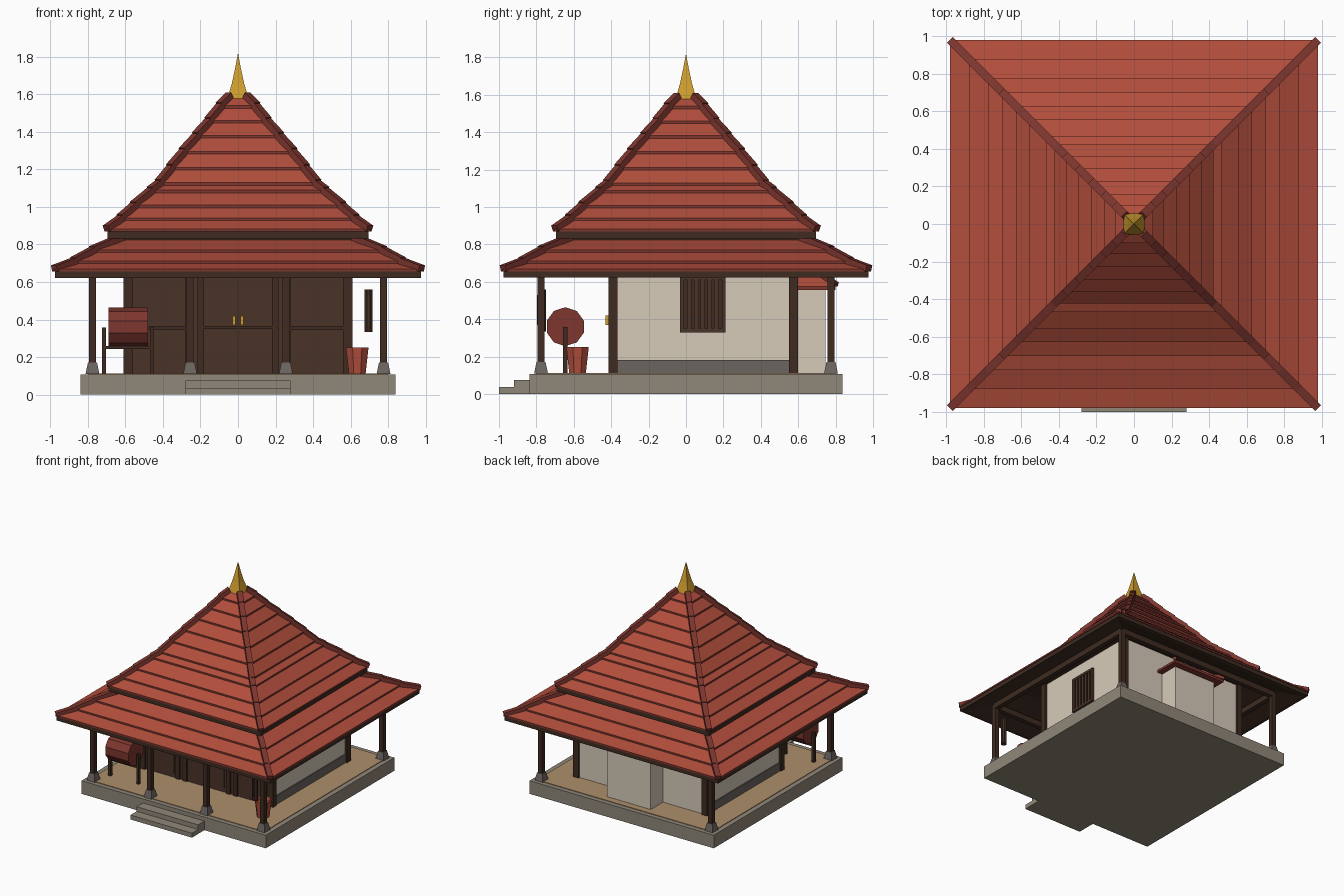
import bpy, bmesh, math
from mathutils import Vector, Matrix

if "Cube" in bpy.data.objects:
    bpy.data.objects.remove(bpy.data.objects["Cube"])


def mat(name, rgb):
    m = bpy.data.materials.new(name)
    lin = [(c / 255 / 12.92) if c < 10 else ((c / 255 + 0.055) / 1.055) ** 2.4 for c in rgb]
    m.diffuse_color = (*lin, 1)
    m.use_nodes = True
    m.node_tree.nodes["Principled BSDF"].inputs["Base Color"].default_value = m.diffuse_color
    return m


TILE = mat("red tile", (178, 78, 60))
RIDGE = mat("dark red", (126, 54, 47))
WOOD = mat("panel wood", (74, 51, 39))
POST = mat("dark wood", (62, 43, 33))
WALL = mat("cream plaster", (215, 203, 185))
STONE = mat("grey stone", (144, 135, 121))
DARK = mat("dark stone", (107, 101, 96))
FLOOR = mat("tan floor", (174, 143, 107))
GOLD = mat("gold", (206, 157, 46))


def finish(name, bm, *mats):
    bmesh.ops.recalc_face_normals(bm, faces=bm.faces)
    me = bpy.data.meshes.new(name)
    bm.to_mesh(me)
    bm.free()
    for m in mats:
        me.materials.append(m)
    ob = bpy.data.objects.new(name, me)
    bpy.context.collection.objects.link(ob)
    return ob


def boxes(name, m, items):
    """Boxes given as (x0, x1, y0, y1, z0, z1)."""
    bm = bmesh.new()
    for x0, x1, y0, y1, z0, z1 in items:
        mx = Matrix.Translation(((x0 + x1) / 2, (y0 + y1) / 2, (z0 + z1) / 2))
        mx = mx @ Matrix.Diagonal((abs(x1 - x0), abs(y1 - y0), abs(z1 - z0), 1))
        bmesh.ops.create_cube(bm, size=1, matrix=mx)
    return finish(name, bm, m)


def bars(name, m, ends, w, h):
    """Square bars running from p to q."""
    bm = bmesh.new()
    for p, q in ends:
        p, q = Vector(p), Vector(q)
        d = q - p
        mx = Matrix.Translation((p + q) / 2) @ d.to_track_quat('X', 'Z').to_matrix().to_4x4()
        bmesh.ops.create_cube(bm, size=1, matrix=mx @ Matrix.Diagonal((d.length, w, h, 1)))
    return finish(name, bm, m)


def stack(name, rings, mats, centres=((0, 0),)):
    """Square rings (half width, z, material of the band above), skinned and capped."""
    bm = bmesh.new()
    for cx, cy in centres:
        loops = [[bm.verts.new((cx + sx * w, cy + sy * w, z))
                  for sx, sy in ((-1, -1), (1, -1), (1, 1), (-1, 1))] for w, z, _ in rings]
        for a, b, r in zip(loops, loops[1:], rings):
            for i in range(4):
                j = (i + 1) % 4
                bm.faces.new((a[i], a[j], b[j], b[i])).material_index = r[2]
        bm.faces.new(loops[0][::-1]).material_index = rings[0][2]
        bm.faces.new(loops[-1]).material_index = rings[-1][2]
    return finish(name, bm, *mats)


def mirror_x(items):
    return items + [(-b, -a, *r) for a, b, *r in items]


# Platform, floor and steps
boxes("platform", STONE, [(-.84, .84, -.838, .838, 0, .108)])
boxes("floor", FLOOR, [(-.8, .8, -.8, .8, .1, .113)])
boxes("front_steps", STONE, [(-.28, .28, -1, -.83, 0, .037), (-.28, .28, -.92, -.83, .037, .075)])

# Veranda posts with stone feet and eave beams
P = .775
spots = [(x, -P) for x in (-P, -.255, .255, P)] + [(-P, P), (P, P)]
boxes("veranda_posts", POST, [(x - .019, x + .019, y - .019, y + .019, .11, .66) for x, y in spots])
stack("post_feet", [(.037, .11, 0), (.024, .172, 0)], [DARK], spots)
boxes("eave_beams", POST, [(-P, P, s * P - .02, s * P + .02, .622, .67) for s in (-1, 1)]
      + [(s * P - .02, s * P + .02, -P, P, .622, .67) for s in (-1, 1)])

# Prayer hall walls
boxes("hall_walls", WALL, [(-.59, .59, -.38, .585, .11, .76)])
boxes("wall_plinth", DARK, mirror_x([(.58, .6, -.37, .56, .11, .182)]))
boxes("wall_posts", POST, mirror_x([(.56, .61, -.415, -.367, .11, .74), (.56, .61, .55, .6, .11, .74)]))

# Wooden front with framed panels and doors
boxes("front_wall", WOOD, [(-.6, .6, -.4, -.375, .11, .74)])
boxes("front_frames", POST, mirror_x([(.18, .215, -.413, -.39, .11, .7), (.245, .28, -.413, -.39, .11, .7),
                                      (.28, .57, -.408, -.39, .345, .365)])
      + [(-.18, .18, -.408, -.39, .35, .365), (-.003, .003, -.406, -.39, .11, .62)])
boxes("front_panels", WOOD, mirror_x([(.3, .545, -.407, -.39, .145, .33), (.3, .545, -.407, -.39, .38, .605),
                                      (.03, .155, -.405, -.39, .145, .335), (.03, .155, -.405, -.39, .38, .605)]))
boxes("door_handles", GOLD, mirror_x([(.014, .03, -.43, -.4, .37, .42)]))

# Side windows with upright bars
boxes("window_backs", POST, mirror_x([(.585, .595, -.03, .21, .33, .62)]))
boxes("window_frames", WOOD, mirror_x([(.585, .61, -.032, -.012, .33, .63), (.585, .61, .192, .212, .33, .63),
                                       (.585, .61, -.032, .212, .33, .35), (.585, .61, -.032, .212, .61, .63)]))
boxes("window_bars", WOOD, mirror_x([(.59, .606, y - .012, y + .012, .34, .62) for y in (.018, .054, .09, .126, .162)]))

# Niche on the back wall with its small hipped roof
boxes("niche", WALL, [(-.2, .2, .57, .745, .11, .58)])
bm = bmesh.new()
for (xa, ya, za), (xb, yb, zb) in [((.25, .8, .555), (.25, .8, .575)), ((.25, .8, .575), (.13, .68, .66))]:
    lo = [bm.verts.new(v) for v in ((-xa, .58, za), (xa, .58, za), (xa, ya, za), (-xa, ya, za))]
    hi = [bm.verts.new(v) for v in ((-xb, .58, zb), (xb, .58, zb), (xb, yb, zb), (-xb, yb, zb))]
    for i in range(4):
        f = bm.faces.new((lo[i], lo[(i + 1) % 4], hi[(i + 1) % 4], hi[i]))
        f.material_index = 1 if zb < .58 else 0
    bm.faces.new(lo).material_index = 1
    bm.faces.new(hi)
finish("niche_roof", bm, TILE, RIDGE)
bars("niche_roof_hips", RIDGE, [((s * .255, .805, .585), (s * .13, .68, .67)) for s in (-1, 1)], .025, .025)


# Three roof tiers built from overlapping tile courses
def tier(name, under, course):
    rings = [(w, z, 2) for w, z in under]
    for (w, z), (w2, z2) in zip(course, course[1:]):
        rings += [(w + .008, z, 1), (w + .008, z + .014, 0), (w2, z2, 1)]
    stack(name, rings, [TILE, RIDGE, POST])
    (w0, z0), (w1, z1) = course[0], course[-1]
    hips = []
    for sx in (-1, 1):
        for sy in (-1, 1):
            for (a, za), (b, zb) in zip(course, course[1:]):
                hips.append(((sx * (a + .006), sy * (a + .006), za + .017), (sx * b, sy * b, zb + .015)))
    bars(name + "_hips", RIDGE, hips, .042, .034)


tier("lower_roof", [(.6, .74), (.945, .622), (.975, .622), (.975, .655)],
     [(.972, .655), (.87, .698), (.77, .757), (.62, .824)])
tier("middle_roof", [(.695, .832), (.695, .868)],
     [(.695, .868), (.62, .927), (.55, .995), (.46, 1.075), (.405, 1.122)])
tier("upper_roof", [(.41, 1.105), (.41, 1.115)],
     [(.415, 1.115), (.355, 1.197), (.288, 1.282), (.217, 1.367), (.15, 1.447), (.092, 1.525), (.045, 1.58)])
boxes("roof_core", POST, [(-.61, .61, -.61, .61, .78, .85)])

# Gold finial
stack("finial", [(.056, 1.578, 0), (.032, 1.66, 0), (.014, 1.745, 0), (.001, 1.815, 0)], [GOLD])


# Round parts
def cone(name, m, n, r0, r1, h, loc, rot=None, spin=0):
    bm = bmesh.new()
    mx = Matrix.Translation(loc) @ (rot or Matrix()) @ Matrix.Rotation(spin, 4, 'Z')
    bmesh.ops.create_cone(bm, cap_ends=True, segments=n, radius1=r0, radius2=r1, depth=h, matrix=mx)
    return finish(name, bm, m)


# Big drum on its stand
cone("drum", RIDGE, 10, .104, .104, .21, (-.585, -.645, .36), Matrix.Rotation(math.pi / 2, 4, 'Y'), math.pi / 2)
boxes("drum_stand", POST, [(x - .011, x + .011, -.657, -.633, .11, .357) for x in (-.713, -.457)]
      + [(-.713, -.457, -.657, -.633, .243, .26)])

# Hanging slit drum
cone("slit_drum", POST, 8, .024, .024, .225, (.695, -.77, .4475), None, math.pi / 8)
boxes("slit_drum_slot", WOOD, [(.689, .701, -.796, -.78, .37, .53)])

# Clay water pot
pot = cone("water_pot", TILE, 8, .048, .065, .14, (.635, -.58, .181), None, math.pi / 8)
bm = bmesh.new()
bm.from_mesh(pot.data)
top = [f for f in bm.faces if f.normal.z > .9]
bmesh.ops.inset_region(bm, faces=top, thickness=.01)
bmesh.ops.translate(bm, verts=top[0].verts[:], vec=(0, 0, -.03))
bm.to_mesh(pot.data)
bm.free()
